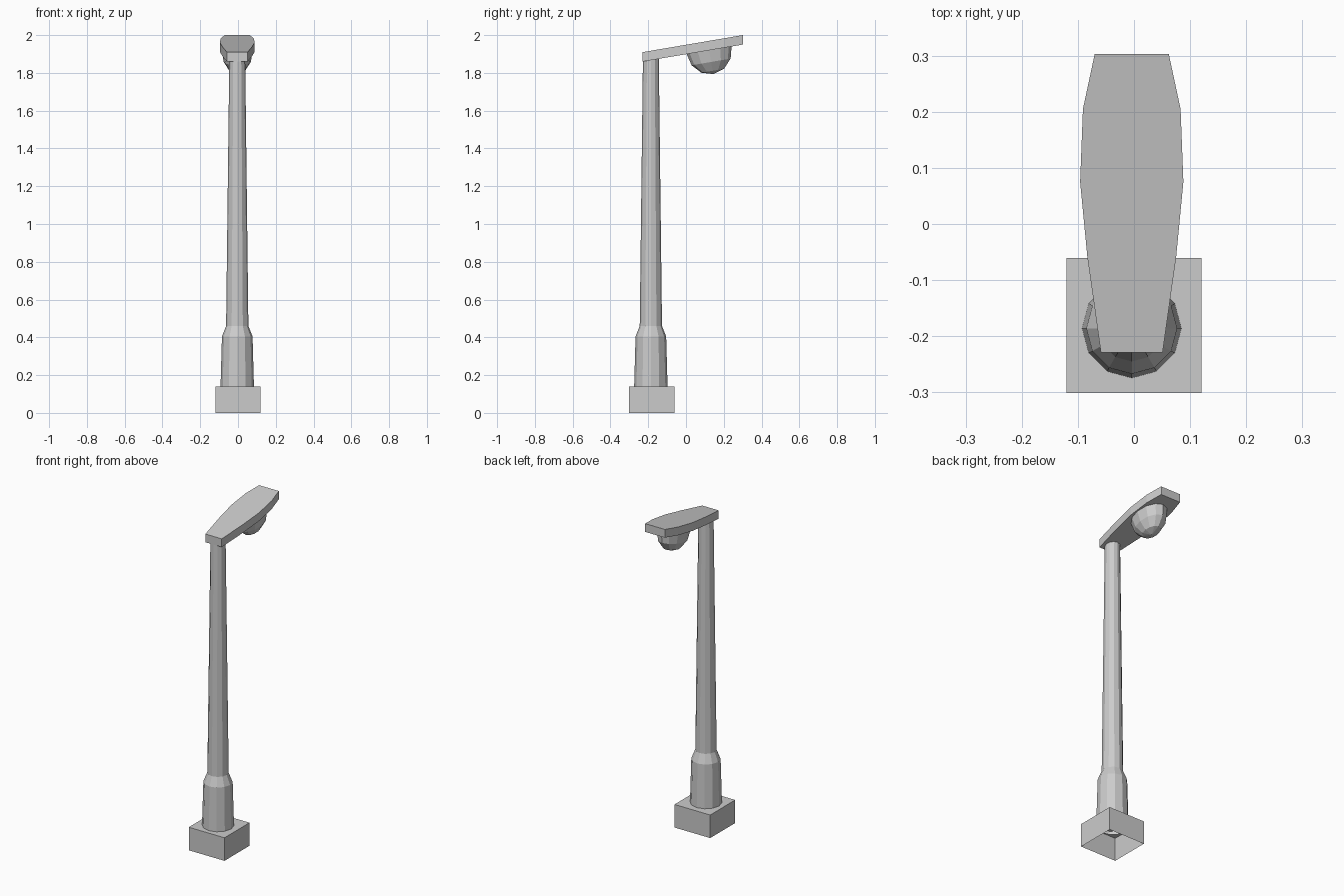
import bpy, bmesh
from math import sin, cos, pi, atan2
from mathutils import Matrix

if "Cube" in bpy.data.objects:
    bpy.data.objects.remove(bpy.data.objects["Cube"])

CX = -0.004                       # shared centre line of pole and head
SLOPE = 0.09 / 0.53               # rise of the lamp head along y


def finish(name, bm):
    bmesh.ops.recalc_face_normals(bm, faces=bm.faces)
    mesh = bpy.data.meshes.new(name)
    bm.to_mesh(mesh)
    bm.free()
    ob = bpy.data.objects.new(name, mesh)
    bpy.context.collection.objects.link(ob)
    return ob


def lathe(bm, profile, sides=12):
    """Skin rings of (radius, z); a zero radius closes to a point."""
    rings = []
    for r, z in profile:
        n = sides if r else 1
        rings.append([bm.verts.new((r * cos(2 * pi * i / sides),
                                    r * sin(2 * pi * i / sides), z)) for i in range(n)])
    for a, b in zip(rings, rings[1:]):
        for i in range(sides):
            j = (i + 1) % sides
            if len(b) == 1:
                bm.faces.new((a[i], a[j], b[0]))
            else:
                bm.faces.new((a[i], a[j], b[j], b[i]))


# Base block, open underneath
bm = bmesh.new()
bmesh.ops.create_cube(bm, size=1, matrix=Matrix.Translation((0, -0.181, 0.07))
                      @ Matrix.Diagonal((0.24, 0.24, 0.14, 1)))
bm.normal_update()
bmesh.ops.delete(bm, geom=[f for f in bm.faces if f.normal.z < -0.9], context='FACES_ONLY')
base = finish("base_block", bm)
for v in base.data.vertices:
    v.co.z = max(v.co.z, 0)

# Tapered pole with thick lower sleeve
bm = bmesh.new()
lathe(bm, [(0.089, 0.12), (0.081, 0.405), (0.059, 0.46), (0.042, 1.88)])
bm.transform(Matrix.Translation((CX, -0.186, 0)))
finish("pole", bm)

# Sloping lamp head: mirrored outline, sheared upward
outline = [(0.055, -0.229), (0.079, -0.06), (0.092, 0.075), (0.087, 0.205), (0.066, 0.303)]
loop = outline + [(-x, y) for x, y in reversed(outline)]
bm = bmesh.new()
low = [bm.verts.new((CX + x, y, 1.86 + (y + 0.229) * SLOPE)) for x, y in loop]
face = bm.faces.new(low)
top = bmesh.ops.extrude_face_region(bm, geom=[face], use_keep_orig=True)
bmesh.ops.translate(bm, vec=(0, 0, 0.05),
                    verts=[g for g in top['geom'] if isinstance(g, bmesh.types.BMVert)])
finish("lamp_head", bm)

# Oval glass dome hanging square to the head
bm = bmesh.new()
lathe(bm, [(cos(a * pi / 6), -sin(a * pi / 6)) for a in range(3)] + [(0, -1)])
bm.transform(Matrix.Translation((CX, 0.122, 1.922))
             @ Matrix.Rotation(atan2(SLOPE, 1), 4, 'X')
             @ Matrix.Diagonal((0.083, 0.121, 0.13, 1)))
finish("lamp_dome", bm)
